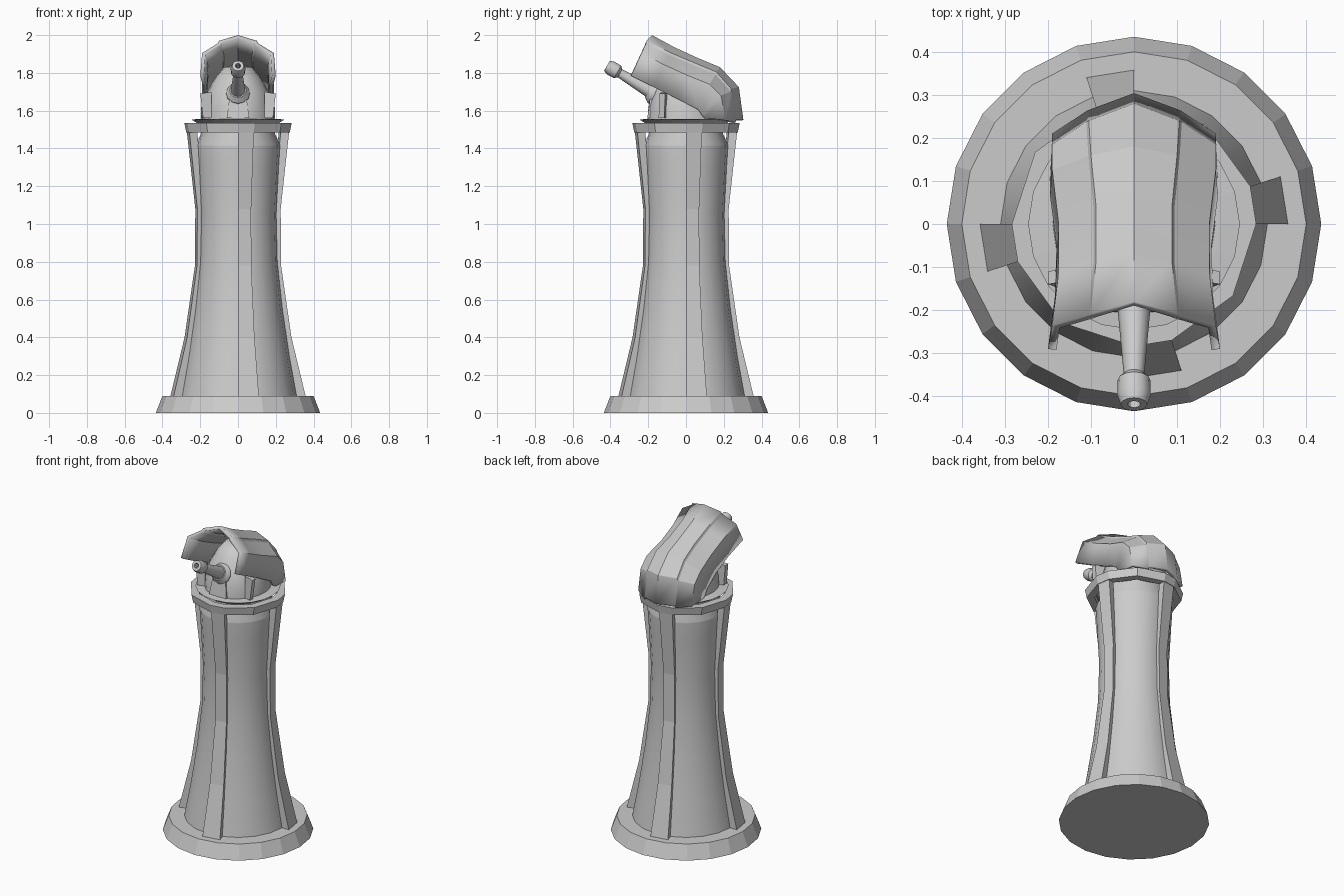
import bpy, math
from mathutils import Matrix, Vector

if "Cube" in bpy.data.objects:
    bpy.data.objects.remove(bpy.data.objects["Cube"])


def make(name, verts, faces, smooth=None):
    me = bpy.data.meshes.new(name)
    me.from_pydata(verts, [], faces)
    me.update()
    ob = bpy.data.objects.new(name, me)
    bpy.context.collection.objects.link(ob)
    if smooth:
        bpy.ops.object.select_all(action='DESELECT')
        ob.select_set(True)
        bpy.context.view_layer.objects.active = ob
        bpy.ops.object.shade_smooth_by_angle(angle=math.radians(smooth))
    return ob


def lathe(name, prof, n=20, smooth=None, mat=Matrix(), sx=1):
    """Spin (radius, height) points bottom to top and cap both ends."""
    verts = [mat @ Vector((sx * r * math.cos(2 * math.pi * k / n), r * math.sin(2 * math.pi * k / n), z))
             for r, z in prof for k in range(n)]
    faces = [(i * n + k, i * n + (k + 1) % n, (i + 1) * n + (k + 1) % n, (i + 1) * n + k)
             for i in range(len(prof) - 1) for k in range(n)]
    faces += [tuple(range(n))[::-1], tuple(range((len(prof) - 1) * n, len(prof) * n))]
    return make(name, verts, faces, smooth)


def polar(r, deg, z):
    a = math.radians(deg)
    return (r * math.cos(a), r * math.sin(a), z)


def prism(name, front, back):
    n = len(front)
    faces = [tuple(range(n)), tuple(range(n, 2 * n))[::-1]]
    faces += [(k, k + n, (k + 1) % n + n, (k + 1) % n) for k in range(n)]
    return make(name, front + back, faces)


# Base and waisted column
lathe("base", [(0.435, 0), (0.40, 0.09)])
lathe("column", [(0.31, 0.09), (0.272, 0.3), (0.235, 0.55), (0.208, 0.8), (0.202, 1.05),
                 (0.215, 1.3), (0.222, 1.41), (0.222, 1.42), (0.195, 1.48), (0.195, 1.54)], smooth=30)

# Four curved struts, each one 18 degree side wide
rows = [(0.36, 0.29, 0.08), (0.283, 0.225, 0.40), (0.228, 0.185, 0.78),
        (0.226, 0.185, 1.08), (0.272, 0.228, 1.50)]
for q in range(4):
    a, b = q * 90, q * 90 + 18
    verts = []
    for ro, ri, z in rows:
        verts += [polar(ro, a, z), polar(ro, b, z), polar(ri, b, z), polar(ri, a, z)]
    faces = [(i * 4 + k, i * 4 + (k + 1) % 4, i * 4 + 4 + (k + 1) % 4, i * 4 + 4 + k)
             for i in range(len(rows) - 1) for k in range(4)]
    make(f"strut_{q + 1}", verts, faces + [(3, 2, 1, 0), (16, 17, 18, 19)])

# Twelve-sided collar joining the struts
angles = [q * 90 + d for q in range(4) for d in (0, 18, 54)]
section = [(0.274, 1.485), (0.284, 1.535), (0.235, 1.535), (0.228, 1.485)]
verts = [polar(r, a, z) for a in angles for r, z in section]
make("top_collar", verts, [(i * 4 + k, (i + 1) % 12 * 4 + k, (i + 1) % 12 * 4 + (k + 1) % 4, i * 4 + (k + 1) % 4)
                           for i in range(12) for k in range(4)])

# Turntable and dome
lathe("turntable", [(0.21, 1.53), (0.246, 1.553), (0.2, 1.557)])
lathe("dome", [(0.203, 1.555), (0.199, 1.62), (0.175, 1.70), (0.13, 1.775), (0.08, 1.83), (0.02, 1.84)],
      smooth=40, sx=0.93)

# Gun barrel with flared muzzle and mount
aim = Matrix.Translation((0, -0.12, 1.665)) @ Matrix.Rotation(math.radians(60), 4, 'X')
lathe("barrel_mount", [(0.065, 0), (0.062, 0.06), (0.045, 0.085)], 12, 30, aim)
lathe("barrel", [(0.043, 0), (0.038, 0.09), (0.024, 0.265), (0.038, 0.28), (0.039, 0.32),
                 (0.031, 0.345), (0.015, 0.345), (0.015, 0.30)], 12, 30, aim)

# Front plate under the barrel and side ribs on the dome
prism("front_plate", [(-0.06, -0.205, 1.56), (0.06, -0.205, 1.56), (0.045, -0.19, 1.67), (-0.045, -0.19, 1.67)],
      [(-0.06, -0.15, 1.56), (0.06, -0.15, 1.56), (0.045, -0.13, 1.67), (-0.045, -0.13, 1.67)])
for s, side in ((-1, "left"), (1, "right")):
    f = [(0.14 * s, -0.13, 1.56), (0.185 * s, -0.145, 1.56), (0.20 * s, -0.14, 1.69), (0.14 * s, -0.13, 1.70)]
    k = [(x, y + 0.03, z) for x, y, z in f]
    prism(f"{side}_rib", *((f, k) if s > 0 else (f[::-1], k[::-1])))

# Hood: half cross-sections from front to back, mirrored across x
stations = [
    [(0, -0.18, 2.0), (0.10, -0.208, 1.97), (0.19, -0.235, 1.905), (0.20, -0.29, 1.785)],
    [(0, -0.06, 1.935), (0.088, -0.085, 1.908), (0.176, -0.12, 1.845), (0.184, -0.17, 1.725)],
    [(0, 0.06, 1.88), (0.088, 0.04, 1.855), (0.175, 0.0, 1.79), (0.18, -0.05, 1.665)],
    [(0, 0.18, 1.83), (0.10, 0.16, 1.805), (0.19, 0.125, 1.74), (0.195, 0.065, 1.605)],
    [(0, 0.28, 1.725), (0.105, 0.24, 1.715), (0.19, 0.185, 1.68), (0.195, 0.085, 1.575)],
    [(0, 0.304, 1.55), (0.105, 0.265, 1.55), (0.19, 0.21, 1.55), (0.195, 0.10, 1.56)],
]
verts, faces = [], []
for st in stations:
    c, a, b, d = st
    step = (a[0] + 0.006, a[1] - 0.003, a[2] - 0.013)  # small drop beside the raised centre panel
    half = [a, step, b, d]
    verts += [(-x, y, z) for x, y, z in half[::-1]] + [c] + half
for i in range(len(stations) - 1):
    for j in range(8):
        faces.append((i * 9 + j, i * 9 + j + 1, i * 9 + j + 10, i * 9 + j + 9))
hood = make("hood", verts, faces, 22)
sol = hood.modifiers.new("thickness", 'SOLIDIFY')
sol.thickness = 0.02
sol.offset = -1
